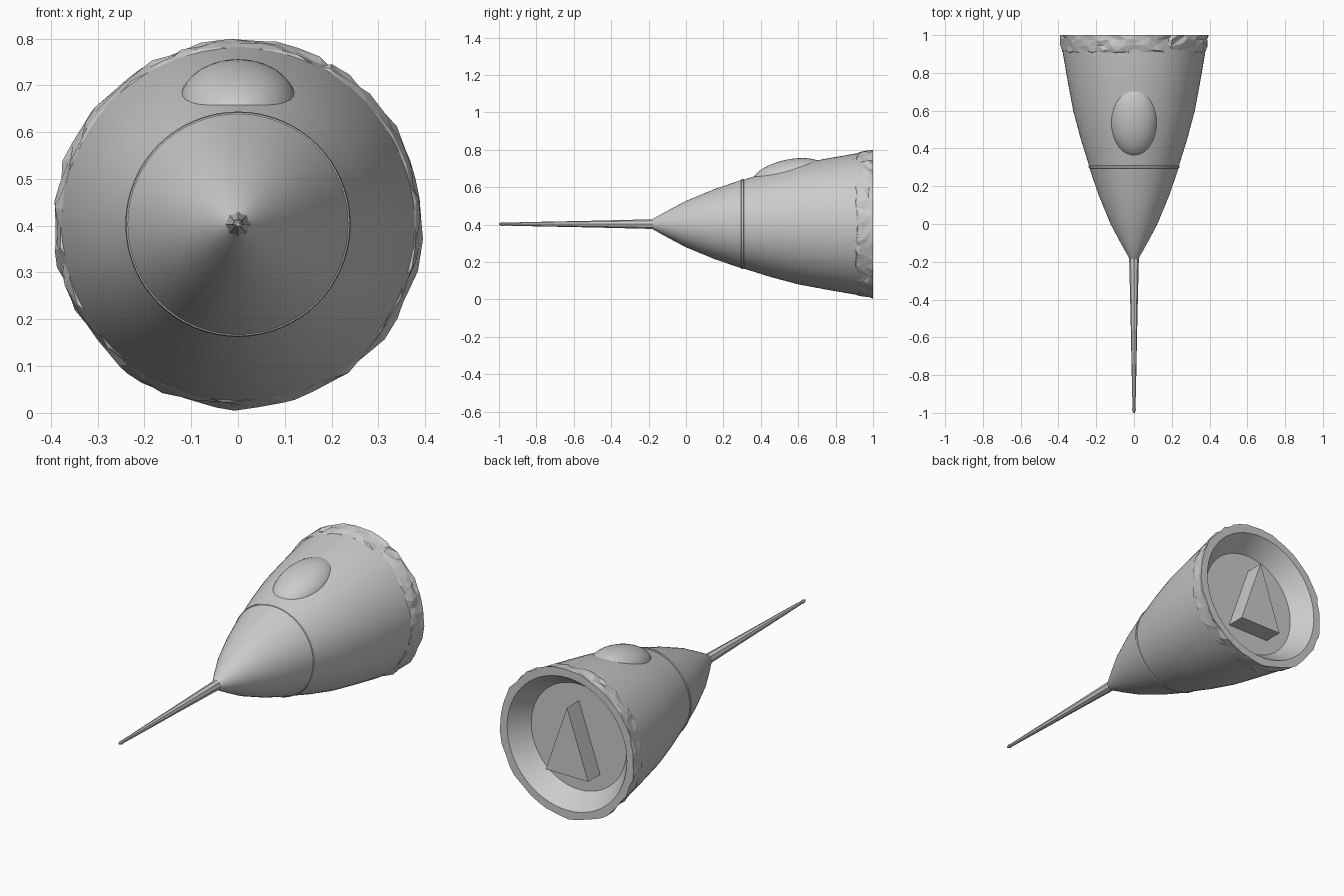
import bpy, bmesh, math, random
from mathutils import Matrix

if "Cube" in bpy.data.objects:
    bpy.data.objects.remove(bpy.data.objects["Cube"])

random.seed(4)
CZ = 0.403  # height of the long axis


def finish(bm, name, smooth=None):
    bmesh.ops.remove_doubles(bm, verts=bm.verts, dist=1e-5)
    bmesh.ops.recalc_face_normals(bm, faces=bm.faces)
    me = bpy.data.meshes.new(name)
    bm.to_mesh(me)
    bm.free()
    ob = bpy.data.objects.new(name, me)
    bpy.context.collection.objects.link(ob)
    if smooth:
        bpy.ops.object.select_all(action='DESELECT')
        bpy.context.view_layer.objects.active = ob
        ob.select_set(True)
        bpy.ops.object.shade_smooth_by_angle(angle=math.radians(smooth))
    return ob


def lathe(profile, sides, closed=False, jitter=None):
    """Turn (y, radius) points round the y axis; jitter gives rough rows."""
    bm = bmesh.new()
    rows = []
    for i, (y, r) in enumerate(profile):
        row = []
        for k in range(sides):
            jr, jy, ja = jitter[i] if jitter else (0, 0, 0)
            a = 2 * math.pi * (k + random.uniform(-ja, ja)) / sides
            rr = r + random.uniform(-jr, jr)
            row.append(bm.verts.new((rr * math.cos(a), y + random.uniform(-jy, jy),
                                     CZ + rr * math.sin(a))))
        rows.append(row)
    pairs = list(zip(rows, rows[1:])) + ([(rows[-1], rows[0])] if closed else [])
    for a, b in pairs:
        for k in range(sides):
            n = (k + 1) % sides
            bm.faces.new((a[k], a[n], b[n], b[k]))
    if not closed:
        bm.faces.new(rows[0])
        bm.faces.new(rows[-1])
    return bm


# Tapered shell with a slight seam step and a dished recess at the back
shell = [(-0.19, 0.018), (-0.18, 0.026), (-0.1, 0.071), (0.0, 0.124), (0.15, 0.186),
         (0.295, 0.236), (0.296, 0.239), (0.308, 0.241), (0.309, 0.238),
         (0.45, 0.282), (0.6, 0.322), (0.75, 0.350), (0.9, 0.376), (1.0, 0.388),
         (1.0, 0.352), (0.9, 0.28)]
finish(lathe(shell, 64), "body_shell", 35)

# Long thin spike at the front
spike = [(-0.17, 0.026), (-0.5, 0.018), (-0.8, 0.012), (-0.97, 0.008),
         (-0.985, 0.010), (-1.0, 0.004)]
finish(lathe(spike, 8), "nose_spike", 30)

# Rough, chipped band around the back rim
band = [(0.905, 0.372), (0.915, 0.380), (0.945, 0.386), (0.975, 0.390),
        (1.0, 0.394), (1.0, 0.36), (0.93, 0.34)]
rough = [(0, 0.006, 0.2), (0.005, 0.008, 0.3), (0.007, 0.01, 0.35), (0.007, 0.008, 0.35),
         (0.006, 0, 0.3), (0, 0, 0), (0, 0, 0)]
bm = lathe(band, 56, closed=True, jitter=rough)
bmesh.ops.triangulate(bm, faces=bm.faces)
finish(bm, "rim_band")

# Raised oval canopy following the slope of the shell
bm = bmesh.new()
bmesh.ops.create_uvsphere(bm, u_segments=32, v_segments=20, radius=1)
bm.transform(Matrix.Translation((0, 0.55, 0.663)) @ Matrix.Rotation(math.radians(12), 4, 'X')
             @ Matrix.Diagonal((0.125, 0.2, 0.085, 1)))
finish(bm, "canopy", 40)

# Triangular block standing on the recess floor
bm = bmesh.new()
tri = bm.faces.new([bm.verts.new((x, 0.89, z)) for x, z in
                    ((-0.125, 0.235), (0.125, 0.235), (0.0, 0.595))])
ext = bmesh.ops.extrude_face_region(bm, geom=[tri])
bmesh.ops.translate(bm, vec=(0, 0.11, 0),
                    verts=[g for g in ext['geom'] if isinstance(g, bmesh.types.BMVert)])
finish(bm, "back_wedge")
